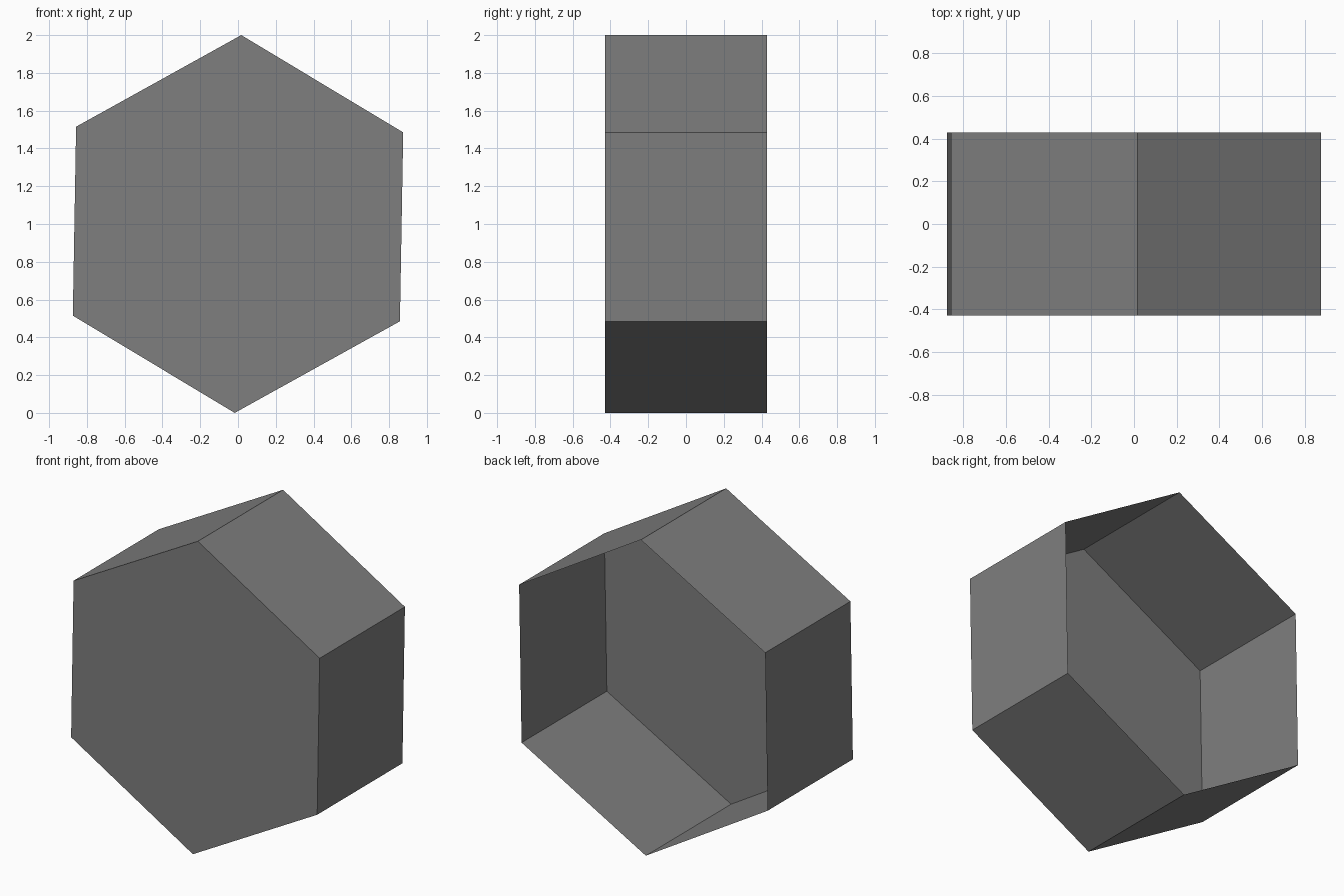
import bpy, bmesh
from math import sin, cos, radians

SIDES, RADIUS, HALF_DEPTH, TILT = 6, 1.0, 0.4285, 1.0

cube = bpy.data.objects.get("Cube")
if cube:
    bpy.data.objects.remove(cube, do_unlink=True)

# One plain grey for the whole shell
grey = bpy.data.materials.new("mid_grey")
grey.use_nodes = True
colour = (0.21, 0.21, 0.21, 1)
grey.diffuse_color = colour
grey.node_tree.nodes["Principled BSDF"].inputs["Base Color"].default_value = colour

# Closed front panel: a slightly tilted hexagon
bm = bmesh.new()
angles = [radians(TILT + i * 360 / SIDES) for i in range(SIDES)]
ring = [bm.verts.new((RADIUS * sin(a), -HALF_DEPTH, RADIUS * (1 + cos(a) / cos(radians(TILT)))))
        for a in angles]
bm.faces.new(ring)

# Side walls pulled straight back, leaving the rear open
walls = bmesh.ops.extrude_edge_only(bm, edges=bm.edges[:])
back = [v for v in walls["geom"] if isinstance(v, bmesh.types.BMVert)]
bmesh.ops.translate(bm, verts=back, vec=(0, 2 * HALF_DEPTH, 0))

# Make every face point outward
bmesh.ops.recalc_face_normals(bm, faces=bm.faces[:])
bm.normal_update()
front = min(bm.faces, key=lambda f: f.calc_center_median().y)
if front.normal.y > 0:
    bmesh.ops.reverse_faces(bm, faces=bm.faces[:])

mesh = bpy.data.meshes.new("hexagonal_shell")
bm.to_mesh(mesh)
bm.free()
mesh.materials.append(grey)
shell = bpy.data.objects.new("hexagonal_shell", mesh)
bpy.context.collection.objects.link(shell)
